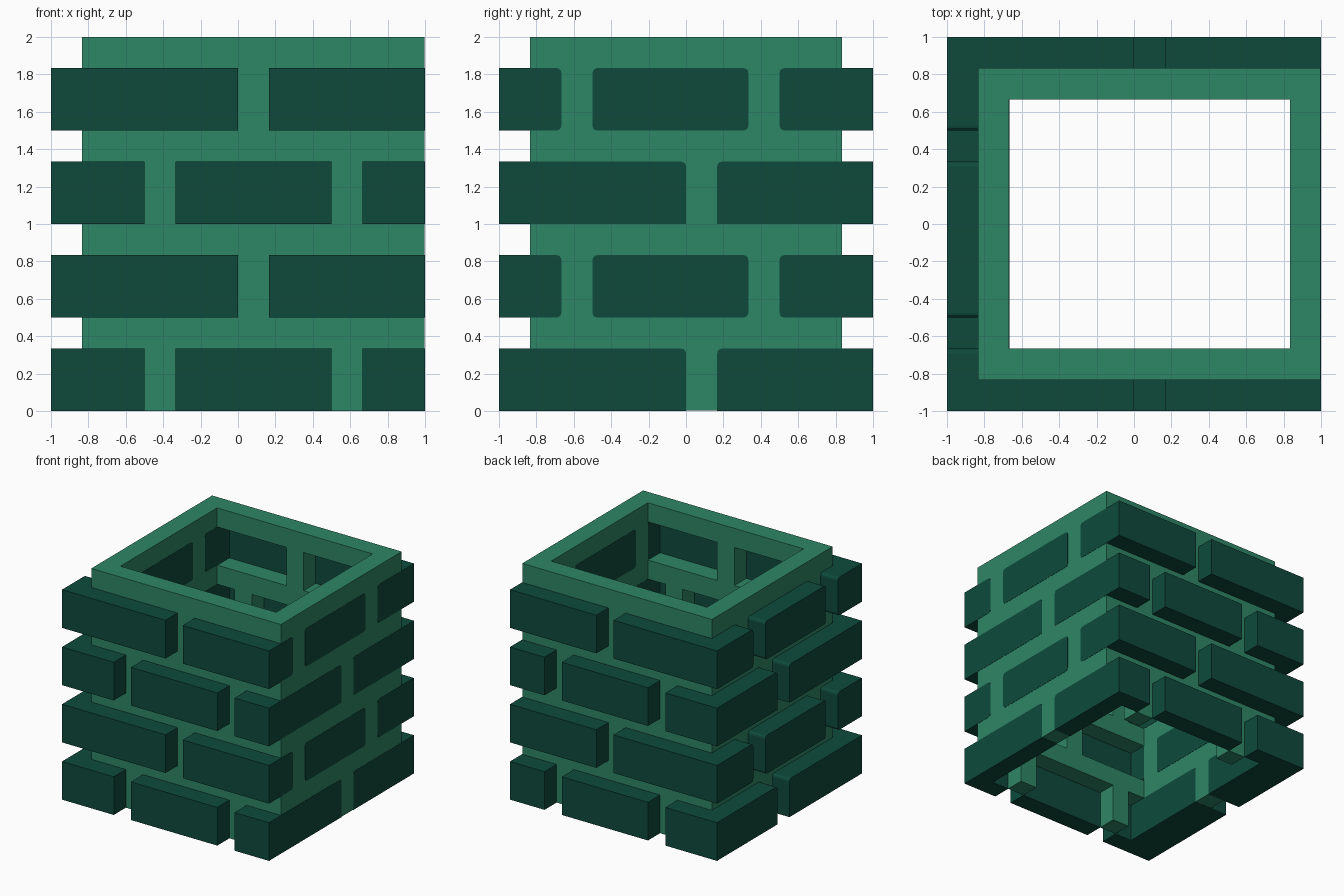
import bpy, bmesh, math
from mathutils import Vector

if "Cube" in bpy.data.objects:
    bpy.data.objects.remove(bpy.data.objects["Cube"], do_unlink=True)

U = 1 / 6                      # wall thickness, joint width and brick relief
ROWS = 4
FRONT = [[(-1, -3*U), (-2*U, 3*U), (4*U, 1)], [(-1, 0), (U, 1)]]
SIDE = [[(-1, 0), (U, 1)], [(-1, -4*U), (-3*U, 2*U), (3*U, 1)]]


def material(name, color):
    m = bpy.data.materials.new(name)
    m.use_nodes = True
    m.diffuse_color = color
    m.node_tree.nodes["Principled BSDF"].inputs["Base Color"].default_value = color
    return m


MORTAR = material("light green mortar", (0.027, 0.238, 0.133, 1))
BRICK = material("dark green brick", (0.0044, 0.0685, 0.0437, 1))


def finish(bm, name, mat):
    bmesh.ops.recalc_face_normals(bm, faces=bm.faces)
    me = bpy.data.meshes.new(name)
    bm.to_mesh(me)
    bm.free()
    me.materials.append(mat)
    ob = bpy.data.objects.new(name, me)
    bpy.context.collection.objects.link(ob)
    return ob


def extrude(bm, faces, offset):
    res = bmesh.ops.extrude_face_region(bm, geom=faces)
    verts = [v for v in res["geom"] if isinstance(v, bmesh.types.BMVert)]
    bmesh.ops.translate(bm, verts=verts, vec=offset)


def block(name, x, y, z, mat):
    bm = bmesh.new()
    f = bm.faces.new([bm.verts.new((a, b, z[0])) for a, b in
                      ((x[0], y[0]), (x[1], y[0]), (x[1], y[1]), (x[0], y[1]))])
    extrude(bm, [f], Vector((0, 0, z[1] - z[0])))
    return finish(bm, name, mat)


def lattice(name, y):
    """Mortar joints of a front or back wall, open behind the bricks."""
    bm = bmesh.new()
    xs = sorted({-4*U - 0.01, 5*U + 0.01} |
                {e for row in FRONT for b in row for e in b if abs(e) < 1})
    zs = [0] + [v for r in range(ROWS) for v in (r/2 + 2*U, r/2 + 3*U)]
    for i, (z0, z1) in enumerate(zip(zs, zs[1:])):
        for x0, x1 in zip(xs, xs[1:]):
            mid = (x0 + x1) / 2
            bricks = FRONT[(i // 2) % 2]
            if i % 2 == 0 and any(a < mid < b for a, b in bricks):
                continue
            bm.faces.new([bm.verts.new((a, y[0], b)) for a, b in
                          ((x0, z0), (x1, z0), (x1, z1), (x0, z1))])
    bmesh.ops.remove_doubles(bm, verts=bm.verts, dist=1e-4)
    extrude(bm, bm.faces[:], Vector((0, y[1] - y[0], 0)))
    bmesh.ops.recalc_face_normals(bm, faces=bm.faces)
    bmesh.ops.dissolve_limit(bm, angle_limit=0.01, verts=bm.verts, edges=bm.edges)
    return finish(bm, name, MORTAR)


def side_brick(name, x, y, z, round_bottom):
    """Brick through a side wall, with small rounded corners at the joints."""
    r, pts = 0.025, []
    corners = ((y[0], z[0], 1, 1, 180), (y[1], z[0], -1, 1, 270),
               (y[1], z[1], -1, -1, 0), (y[0], z[1], 1, -1, 90))
    for cy, cz, sy, sz, start in corners:
        if abs(cy) > 4.9*U or (sz > 0 and not round_bottom):
            pts.append((cy, cz))
            continue
        for k in range(4):
            a = math.radians(start + 30*k)
            pts.append((cy + r*(sy + math.cos(a)), cz + r*(sz + math.sin(a))))
    bm = bmesh.new()
    f = bm.faces.new([bm.verts.new((x[0], p, q)) for p, q in pts])
    extrude(bm, [f], Vector((x[1] - x[0], 0, 0)))
    return finish(bm, name, BRICK)


# Mortar walls: solid sides set a hair behind the brick faces, open lattices front and back
E = 0.002
block("left_mortar_wall", (5*U + E, 1 - E), (-5*U, 5*U), (E, 2), MORTAR)
block("right_mortar_wall", (-5*U, -4*U - E), (-5*U, 5*U), (E, 2), MORTAR)
lattice("front_mortar_wall", (-5*U, -4*U))
lattice("back_mortar_wall", (4*U, 5*U))

# Brick courses
for row in range(ROWS):
    z = (row / 2, row / 2 + 2*U)
    for n, x in enumerate(FRONT[row % 2]):
        block(f"front_brick_{row}_{n}", x, (-1, -5*U), z, BRICK)
        block(f"back_brick_{row}_{n}", x, (5*U, 1), z, BRICK)
    for n, (a, b) in enumerate(SIDE[row % 2]):
        y = (max(a, -5*U), min(b, 5*U))
        side_brick(f"left_brick_{row}_{n}", (5*U, 1), y, z, row % 2)
        side_brick(f"right_brick_{row}_{n}", (-1, -4*U), y, z, row % 2)
